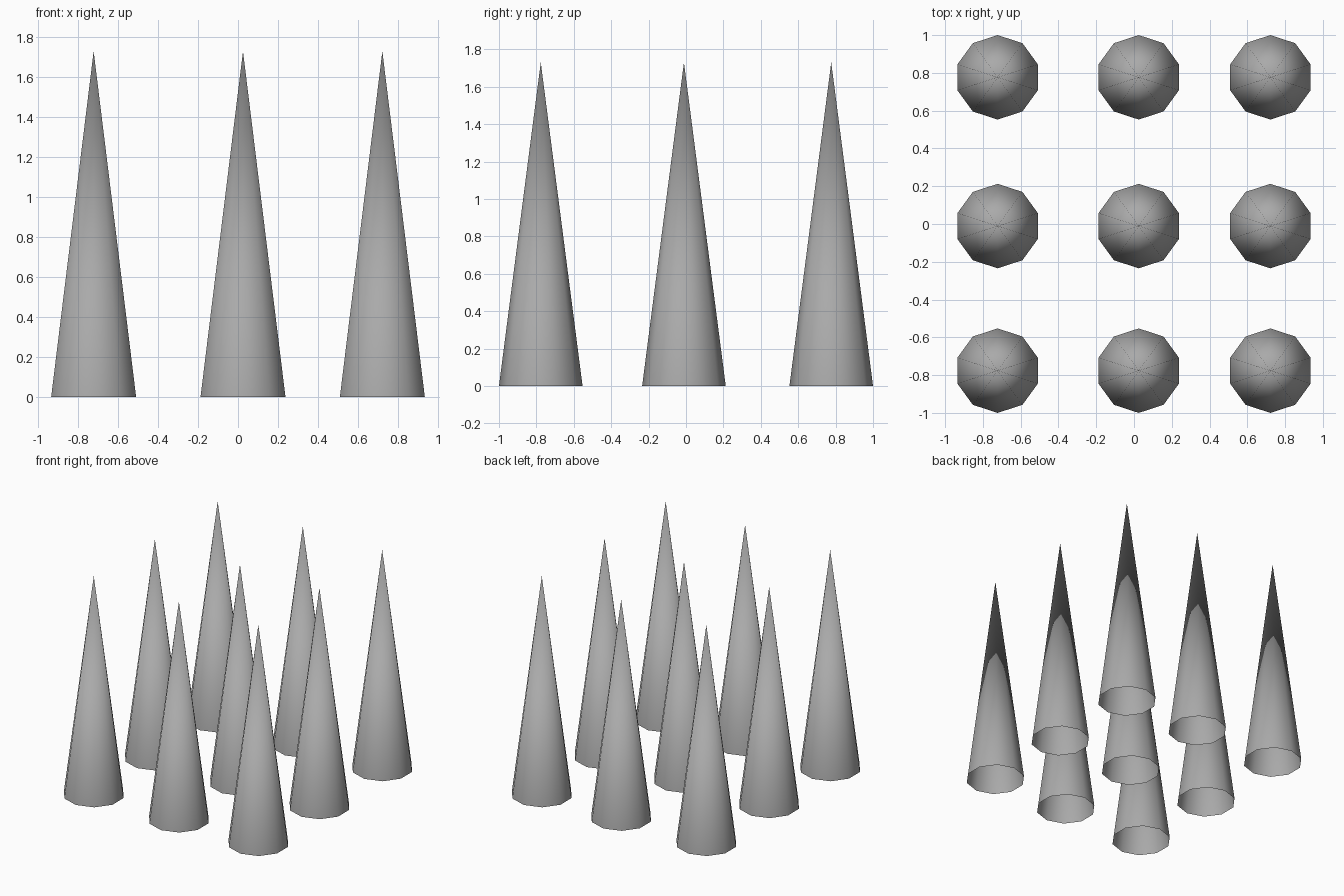
import bpy, bmesh, math

if "Cube" in bpy.data.objects:
    bpy.data.objects.remove(bpy.data.objects["Cube"])

SIDES, RADIUS, HEIGHT = 10, 0.2235, 1.73

# dark grey surface
grey = bpy.data.materials.new("dark_grey")
grey.diffuse_color = (0.4, 0.4, 0.4, 1)
grey.use_nodes = True
grey.node_tree.nodes["Principled BSDF"].inputs["Base Color"].default_value = grey.diffuse_color


def spike_mesh():
    # ten-sided cone shell, open underneath, with a corner pointing to +y
    bm = bmesh.new()
    apex = bm.verts.new((0, 0, HEIGHT))
    ring = []
    for i in range(SIDES):
        a = math.pi / 2 + 2 * math.pi * i / SIDES
        ring.append(bm.verts.new((RADIUS * math.cos(a), RADIUS * math.sin(a), 0)))
    for i in range(SIDES):
        face = bm.faces.new((ring[i], ring[(i + 1) % SIDES], apex))
        face.smooth = True
    mesh = bpy.data.meshes.new("spike")
    bm.to_mesh(mesh)
    bm.free()
    mesh.materials.append(grey)
    return mesh


# three by three grid of spikes sharing one mesh
mesh = spike_mesh()
for row, y in (("front", -0.7765), ("middle", -0.011), ("back", 0.7765)):
    for col, x in (("left", -0.722), ("centre", 0.025), ("right", 0.722)):
        spike = bpy.data.objects.new(f"spike_{row}_{col}", mesh)
        spike.location = (x, y, 0)
        bpy.context.collection.objects.link(spike)
